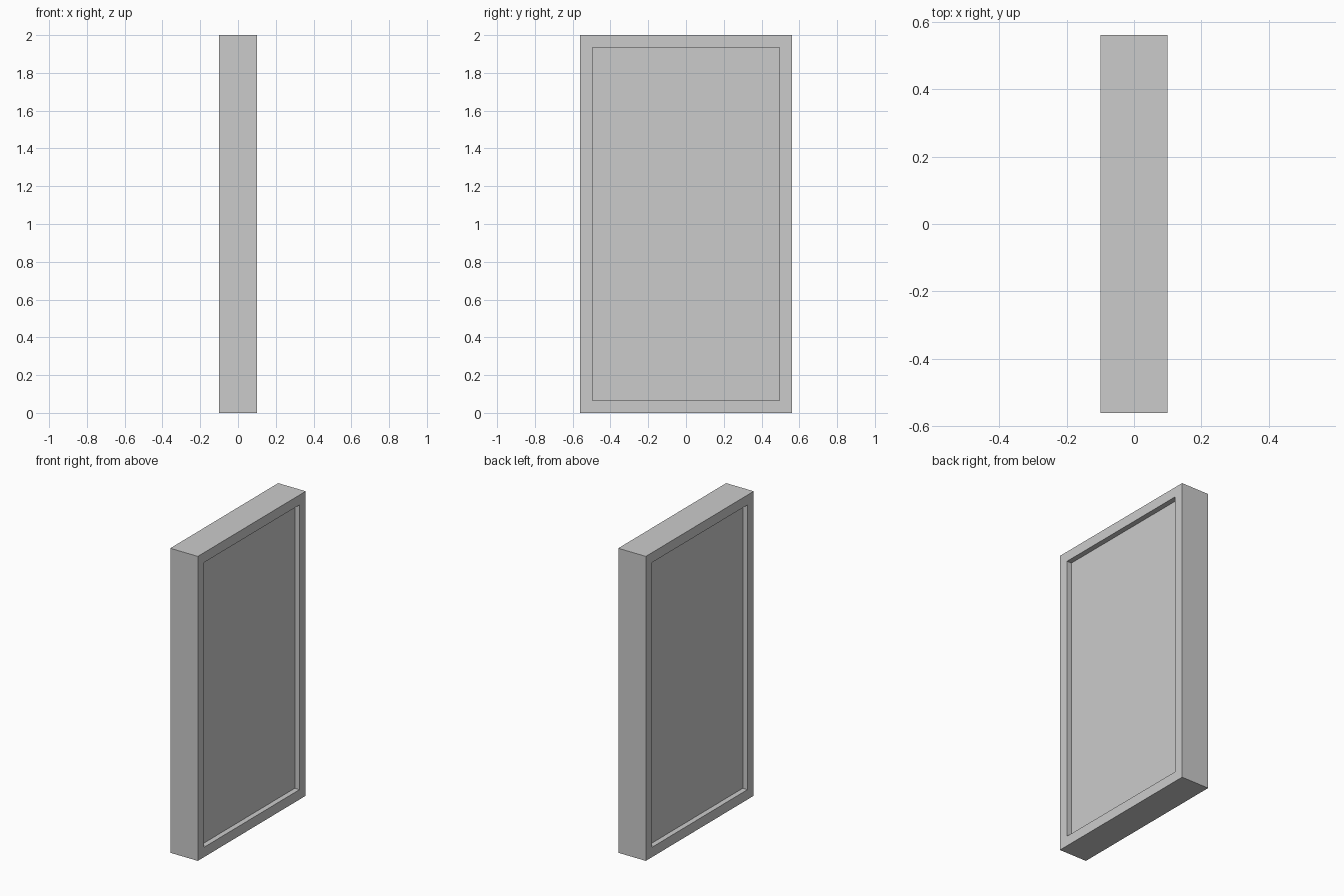
import bpy, bmesh
from mathutils import Matrix, Vector

if "Cube" in bpy.data.objects:
    bpy.data.objects.remove(bpy.data.objects["Cube"])

THICK, WIDTH, HEIGHT = 0.20, 1.12, 2.0
BORDER, RECESS = 0.065, 0.034

# Upright slab standing on the ground
bm = bmesh.new()
size = Matrix.Diagonal((THICK, WIDTH, HEIGHT, 1))
bmesh.ops.create_cube(bm, size=1, matrix=Matrix.Translation((0, 0, HEIGHT / 2)) @ size)
bm.normal_update()

# Recessed panel with a raised border on both broad sides
broad = [f for f in bm.faces if abs(f.normal.x) > 0.9]
for face in broad:
    side = 1 if face.normal.x > 0 else -1
    bmesh.ops.inset_region(bm, faces=[face], thickness=BORDER, use_even_offset=True)
    panel = bmesh.ops.extrude_discrete_faces(bm, faces=[face])["faces"][0]
    bmesh.ops.translate(bm, verts=panel.verts, vec=Vector((-side * RECESS, 0, 0)))
bmesh.ops.recalc_face_normals(bm, faces=bm.faces)

mesh = bpy.data.meshes.new("framed_panel")
bm.to_mesh(mesh)
bm.free()
bpy.context.collection.objects.link(bpy.data.objects.new("framed_panel", mesh))
